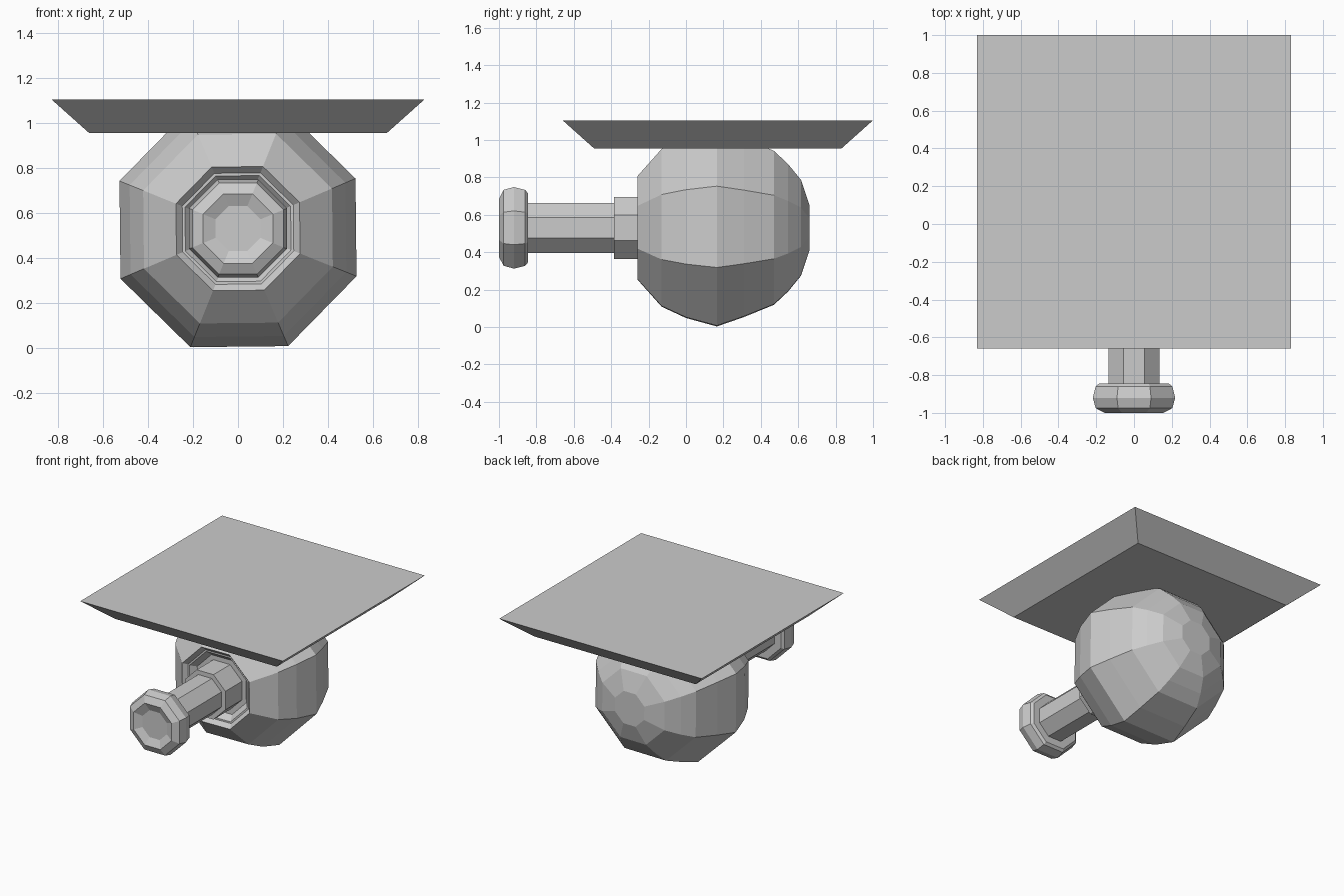
import bpy, bmesh, math

if "Cube" in bpy.data.objects:
    bpy.data.objects.remove(bpy.data.objects["Cube"])

SIDES = 8
AXIS_Z = 0.53


def new_object(name, bm):
    bmesh.ops.recalc_face_normals(bm, faces=bm.faces)
    mesh = bpy.data.meshes.new(name)
    bm.to_mesh(mesh)
    bm.free()
    obj = bpy.data.objects.new(name, mesh)
    bpy.context.collection.objects.link(obj)
    return obj


def octagon_lathe(name, profile, twist=0.0):
    """Stack octagonal rings along y; profile is (y, distance to flat side)."""
    bm = bmesh.new()
    rings = []
    for y, flat in profile:
        r = flat / math.cos(math.pi / SIDES)
        angles = [2 * math.pi * (i + 0.5) / SIDES + twist for i in range(SIDES)]
        rings.append([bm.verts.new((r * math.cos(a), y, AXIS_Z + r * math.sin(a)))
                      for a in angles])
    for a, b in zip(rings, rings[1:]):
        for i in range(SIDES):
            j = (i + 1) % SIDES
            bm.faces.new((a[i], a[j], b[j], b[i]))
    bm.faces.new(rings[0])
    bm.faces.new(rings[-1])
    return new_object(name, bm)


# Faceted bulb with a stepped socket in its front
octagon_lathe("bulb_body", [
    (-0.19, 0.20), (-0.23, 0.235), (-0.23, 0.247), (-0.26, 0.275),
    (-0.13, 0.42), (0.0, 0.48), (0.165, 0.525), (0.31, 0.475),
    (0.47, 0.41), (0.545, 0.34), (0.615, 0.255), (0.66, 0.12)],
    twist=math.radians(0.6))

# Stem: wide collar at the socket, then the thinner shaft
octagon_lathe("stem", [
    (-0.18, 0.166), (-0.385, 0.166), (-0.385, 0.134), (-0.85, 0.134)])

# Knob at the stem's end, dished on its front face
octagon_lathe("knob", [
    (-0.845, 0.185), (-0.86, 0.203), (-0.92, 0.218), (-0.975, 0.203),
    (-1.0, 0.155), (-0.975, 0.10)])

# Square plate on top, tapering downwards
bm = bmesh.new()
levels = []
for half, z in ((0.662, 0.955), (0.83, 1.105)):
    levels.append([bm.verts.new((sx * half, 0.17 + sy * half, z))
                   for sx, sy in ((-1, -1), (1, -1), (1, 1), (-1, 1))])
low, high = levels
bm.faces.new(low)
bm.faces.new(high)
for i in range(4):
    j = (i + 1) % 4
    bm.faces.new((low[i], low[j], high[j], high[i]))
new_object("top_plate", bm)
